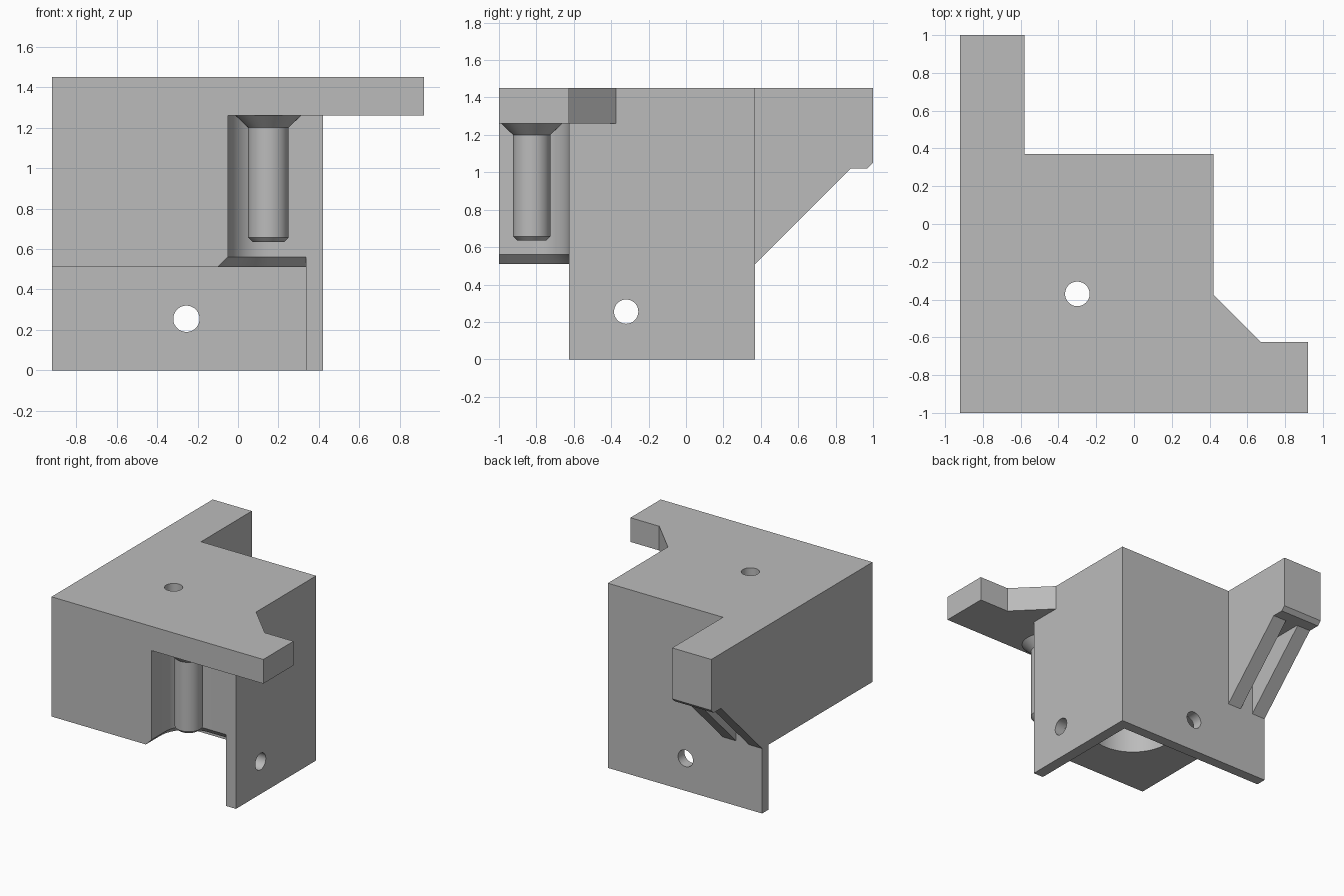
import bpy
import bmesh
import math
from mathutils import Matrix

cube = bpy.data.objects.get("Cube")
if cube:
    bpy.data.objects.remove(cube, do_unlink=True)

grey = bpy.data.materials.new("plain grey")
grey.use_nodes = True
COLOUR = (0.5, 0.5, 0.5, 1)
grey.diffuse_color = COLOUR
grey.node_tree.nodes["Principled BSDF"].inputs["Base Color"].default_value = COLOUR


def to_object(name, bm):
    bmesh.ops.recalc_face_normals(bm, faces=bm.faces)
    mesh = bpy.data.meshes.new(name)
    bm.to_mesh(mesh)
    bm.free()
    mesh.materials.append(grey)
    ob = bpy.data.objects.new(name, mesh)
    bpy.context.collection.objects.link(ob)
    return ob


def loft(name, rings):
    """Closed solid through rings of 3D points."""
    bm = bmesh.new()
    loops = [[bm.verts.new(p) for p in ring] for ring in rings]
    n = len(loops[0])
    for a, b in zip(loops, loops[1:]):
        for i in range(n):
            j = (i + 1) % n
            bm.faces.new((a[i], a[j], b[j], b[i]))
    bm.faces.new(loops[0])
    bm.faces.new(loops[-1])
    return to_object(name, bm)


def prism(name, outline, z0, z1):
    return loft(name, [[(x, y, z) for x, y in outline] for z in (z0, z1)])


def box(name, x0, x1, y0, y1, z0, z1):
    return prism(name, [(x0, y0), (x1, y0), (x1, y1), (x0, y1)], z0, z1)


def circle(cx, cy, r, n=48):
    return [(cx + r * math.cos(2 * math.pi * i / n),
             cy + r * math.sin(2 * math.pi * i / n)) for i in range(n)]


def combine(target, other, operation):
    mod = target.modifiers.new("bool", "BOOLEAN")
    mod.operation = operation
    mod.solver = "EXACT"
    mod.object = other
    bpy.context.view_layer.objects.active = target
    bpy.ops.object.modifier_apply(modifier=mod.name)
    bpy.data.objects.remove(other, do_unlink=True)


def smooth(ob):
    bpy.ops.object.select_all(action="DESELECT")
    ob.select_set(True)
    bpy.context.view_layer.objects.active = ob
    bpy.ops.object.shade_smooth_by_angle(angle=math.radians(25))


TOP, SHELF, LEDGE = 1.45, 0.51, 1.26
LEFT, RIGHT, BACK, FRONT = -0.92, 0.42, 0.37, -1.0
PIN_X, PIN_Y = 0.15, -0.825

# Main block, hollowed below to leave a back wall and a side wall
body = box("bracket_body", LEFT, RIGHT, FRONT, BACK, 0, TOP)
combine(body, box("under_cut", -2, 0.335, -2, 0.29, -1, SHELF), "DIFFERENCE")


# Pocket around the pin: rounded inner corner, flared at the lower rim
def pocket(r, end):
    arc = [(PIN_X + r * math.cos(a), PIN_Y + r * math.sin(a))
           for a in (math.pi / 2 * (1 + i / 12) for i in range(13))]
    return [(end, PIN_Y + r)] + arc + [(PIN_X - r, -2), (end, -2)]


combine(body, prism("pocket_cut", pocket(0.2, 2), -1, LEDGE), "DIFFERENCE")
flare = loft("flare_cut", [[(x, y, z) for x, y in pocket(r, 0.335)]
                           for r, z in ((0.26, 0.5), (0.2, 0.56))])
combine(body, flare, "DIFFERENCE")

# Front arm with a diagonal brace at its root
arm = [(0.3, FRONT), (0.92, FRONT), (0.92, -0.625), (0.67, -0.625),
       (RIGHT, -0.375), (0.3, -0.375)]
combine(body, prism("front_arm", arm, LEDGE, TOP), "UNION")

# Rear arm on two sloping ribs
side = [(0.2, SHELF), (BACK, SHELF), (0.88, 1.02), (0.97, 1.02),
        (1, 1.05), (1, TOP), (0.2, TOP)]
rear = loft("rear_arm", [[(x, y, z) for y, z in side] for x in (LEFT, -0.58)])
combine(rear, box("rib_gap", -0.805, -0.695, BACK, 0.88, 0.3, 1.025), "DIFFERENCE")
combine(body, rear, "UNION")

# Round recess underneath and the screw holes
HOLE = 0.065
combine(body, prism("recess", circle(-0.3, -0.37, 0.31, 64), 0.4, LEDGE), "DIFFERENCE")
combine(body, prism("top_hole", circle(-0.3, -0.37, HOLE), 1.1, 2), "DIFFERENCE")
back_hole = loft("back_hole", [[(x, y, z) for x, z in circle(-0.255, 0.255, HOLE)]
                               for y in (0.2, 0.5)])
combine(body, back_hole, "DIFFERENCE")
side_hole = loft("side_hole", [[(x, y, z) for y, z in circle(-0.32, 0.255, HOLE)]
                               for x in (0.25, 0.5)])
combine(body, side_hole, "DIFFERENCE")
smooth(body)

# Hanging pin with a bevelled tip and a flared root
pin = loft("locating_pin", [[(x, y, z) for x, y in circle(PIN_X, PIN_Y, r)]
                            for z, r in ((0.635, 0.078), (0.657, 0.1), (1.2, 0.1),
                                         (LEDGE, 0.163), (1.27, 0.163))])
smooth(pin)
